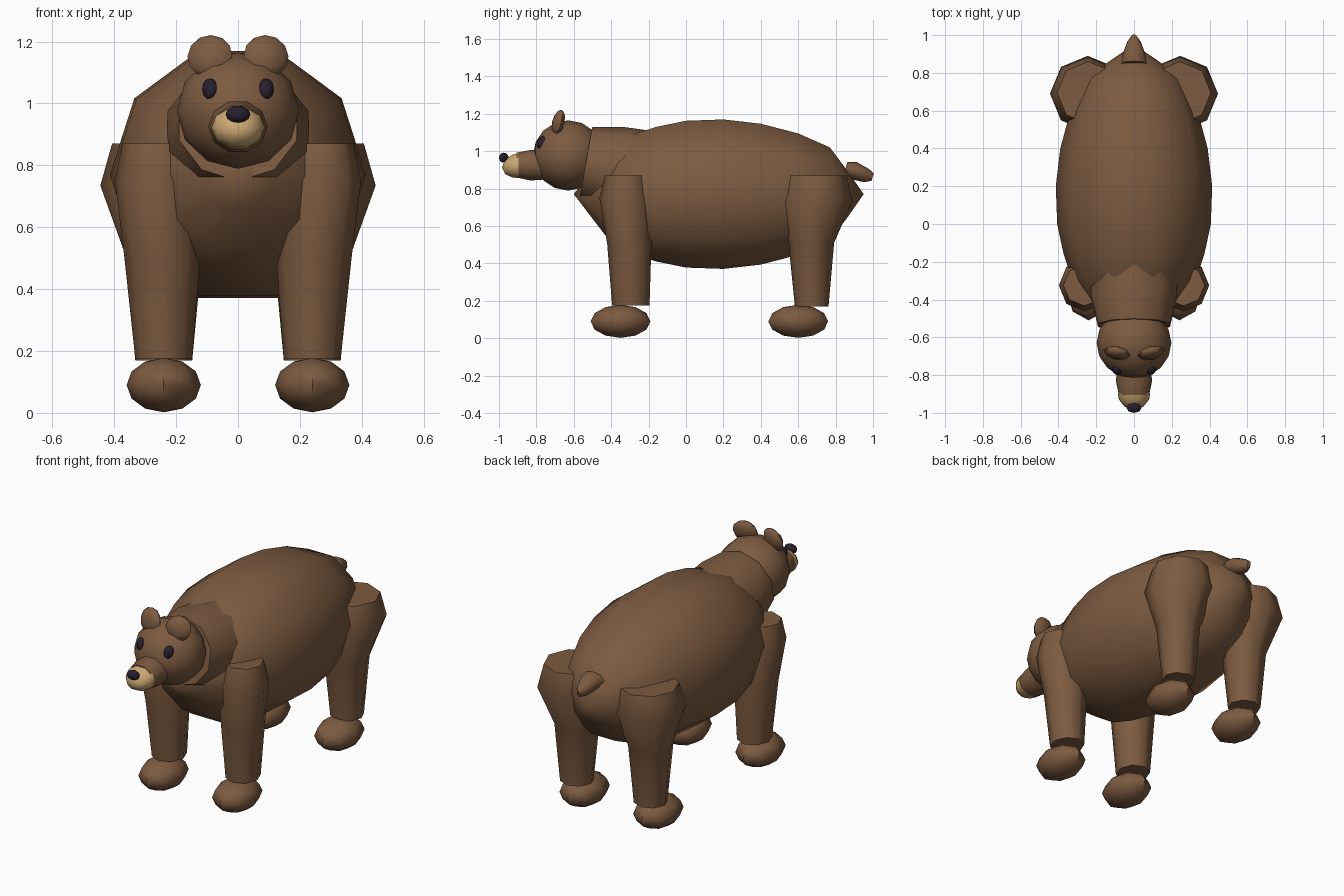
import bpy, bmesh, math
from mathutils import Vector, Matrix, Euler

if "Cube" in bpy.data.objects:
    bpy.data.objects.remove(bpy.data.objects["Cube"])


def material(name, rgb):
    m = bpy.data.materials.new(name)
    m.diffuse_color = (*rgb, 1)
    m.use_nodes = True
    m.node_tree.nodes["Principled BSDF"].inputs["Base Color"].default_value = m.diffuse_color
    return m


BROWN = material("brown fur", (0.205, 0.105, 0.052))
TAN = material("tan muzzle", (0.60, 0.39, 0.17))
DARK = material("dark eye and nose", (0.022, 0.014, 0.028))


def finish(name, bm, mat):
    bmesh.ops.remove_doubles(bm, verts=bm.verts, dist=1e-4)
    bmesh.ops.recalc_face_normals(bm, faces=bm.faces)
    me = bpy.data.meshes.new(name)
    bm.to_mesh(me)
    bm.free()
    ob = bpy.data.objects.new(name, me)
    bpy.context.collection.objects.link(ob)
    me.materials.append(mat)
    bpy.ops.object.select_all(action='DESELECT')
    ob.select_set(True)
    bpy.context.view_layer.objects.active = ob
    bpy.ops.object.shade_smooth_by_angle(angle=math.radians(50))
    return ob


def loft(name, rings, sides, mat, along='Y', phase=0.0, tilt=0.0):
    """Rings are (x, y, z, radius across x, other radius); tilt leans rings in y."""
    bm = bmesh.new()
    loops = []
    for x, y, z, ra, rb in rings:
        loop = []
        for i in range(sides):
            a = phase + math.tau * i / sides
            c, s = ra * math.cos(a), rb * math.sin(a)
            p = (x + c, y + s * tilt, z + s) if along == 'Y' else (x + c, y + s, z)
            loop.append(bm.verts.new(p))
        loops.append(loop)
    for a, b in zip(loops, loops[1:]):
        for i in range(sides):
            j = (i + 1) % sides
            bm.faces.new((a[i], a[j], b[j], b[i]))
    for end, ring in ((loops[0], rings[0]), (loops[-1], rings[-1])):
        if ring[3] > 0:
            bm.faces.new(end)
    return finish(name, bm, mat)


def ellipsoid(name, centre, radii, mat, rot=(0, 0, 0), seg=10, rings=8):
    bm = bmesh.new()
    bmesh.ops.create_uvsphere(bm, u_segments=seg, v_segments=rings, radius=1)
    m = (Matrix.Translation(centre) @ Euler([math.radians(r) for r in rot]).to_matrix().to_4x4()
         @ Matrix.Diagonal((*radii, 1)))
    bmesh.ops.transform(bm, matrix=m, verts=bm.verts)
    return finish(name, bm, mat)


# Barrel-shaped body: (y, half height)
profile = [(-.6, 0), (-.52, .105), (-.42, .235), (-.3, .315), (-.16, .36), (0, .393),
           (.2, .4), (.4, .377), (.6, .325), (.77, .25), (.87, .115), (.95, 0)]
loft("body", [(0, y, .77, r * 1.035, r * 1.05) for y, r in profile], 10, BROWN)

# Neck, leaning forward
loft("neck", [(0, -.535, .94, .2, .19), (0, -.38, .905, .24, .225), (0, -.2, .87, .235, .235)],
     10, BROWN, phase=math.pi / 2, tilt=.18)

# Head and muzzle
ellipsoid("head", (0, -.63, .977), (.198, .188, .188), BROWN, rot=(90, 0, 0), seg=12)
loft("muzzle", [(0, -.74, .925, .085, .08), (0, -.83, .925, .096, .086),
                (0, -.905, .925, .08, .07)], 10, BROWN)
loft("muzzle_tip", [(0, -.895, .922, .086, .07), (0, -.93, .92, .08, .063),
                    (0, -.967, .915, .05, .04), (0, -.984, .915, 0, 0)], 10, TAN)
ellipsoid("nose", (0, -.974, .965), (.04, .026, .027), DARK, seg=8, rings=6)

# Tail stub
loft("tail", [(0, .85, .9, .066, .042), (0, .9, .895, .06, .046), (0, .965, .87, .036, .036),
              (0, .998, .862, .012, .02)], 8, BROWN, tilt=.3)

for side, s in (("left", 1), ("right", -1)):
    ellipsoid(side + "_eye", (s * .092, -.775, 1.048), (.027, .02, .035), DARK,
              rot=(-20, s * 15, s * 28), seg=8, rings=6)
    ellipsoid(side + "_ear", (s * .091, -.683, 1.153), (.074, .032, .07), BROWN,
              rot=(-14, 0, s * 12), seg=8, rings=6)

    # Legs: rings from shoulder or hip down to the ankle
    loft(side + "_front_leg", [(s * .262, -.325, .87, .112, .108), (s * .262, -.325, .75, .136, .138),
                               (s * .245, -.303, .5, .122, .118), (s * .24, -.295, .175, .092, .1)],
         8, BROWN, along='Z')
    loft(side + "_hind_leg", [(s * .242, .695, .87, .165, .165), (s * .245, .69, .735, .2, .2),
                              (s * .24, .67, .51, .124, .122), (s * .24, .672, .17, .092, .09)],
         8, BROWN, along='Z')
    for part, y in (("front", -.35), ("hind", .6)):
        ellipsoid(f"{side}_{part}_paw", (s * .24, y, .09), (.12, .16, .088), BROWN, seg=8, rings=6)
